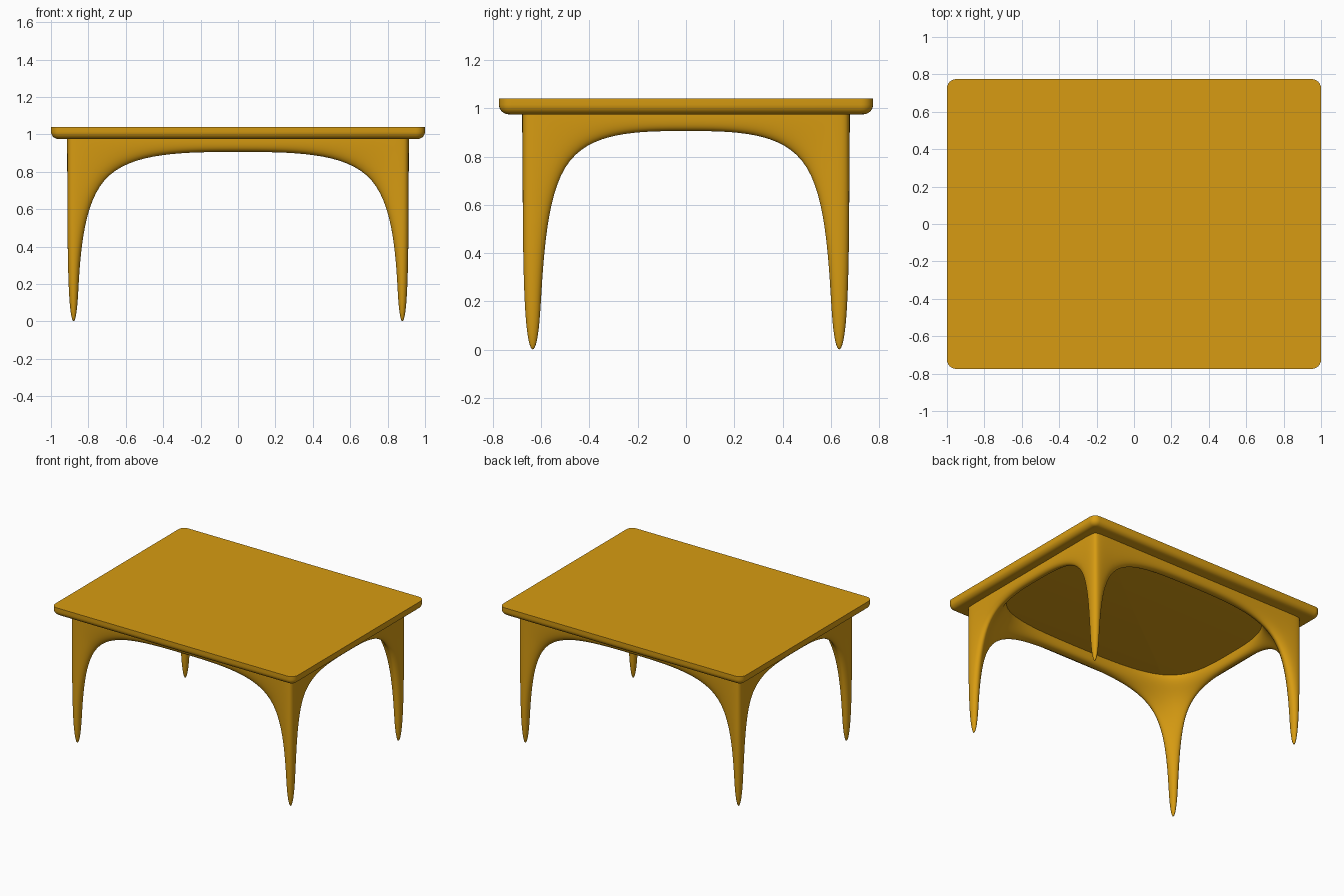
import bpy, bmesh, math

if "Cube" in bpy.data.objects:
    bpy.data.objects.remove(bpy.data.objects["Cube"])

honey = bpy.data.materials.new("honey_wood")
honey.diffuse_color = (0.68, 0.33, 0.006, 1)
honey.use_nodes = True
honey.node_tree.nodes["Principled BSDF"].inputs["Base Color"].default_value = honey.diffuse_color


def add_object(name, bm):
    bmesh.ops.recalc_face_normals(bm, faces=bm.faces[:])
    mesh = bpy.data.meshes.new(name)
    bm.to_mesh(mesh)
    bm.free()
    mesh.materials.append(honey)
    obj = bpy.data.objects.new(name, mesh)
    bpy.context.collection.objects.link(obj)
    return obj


# Table top: slab with rounded corners and a rounded lower edge
Z_UNDER, Z_TOP = 0.975, 1.04
bm = bmesh.new()
bmesh.ops.create_cube(bm, size=1)
for v in bm.verts:
    v.co = (v.co.x * 2, v.co.y * 1.55, Z_TOP if v.co.z > 0 else Z_UNDER)
upright = [e for e in bm.edges if abs(e.verts[0].co.z - e.verts[1].co.z) > 0.01]
bmesh.ops.bevel(bm, geom=upright, offset=0.05, segments=6, profile=0.5, affect='EDGES')
lower = [e for e in bm.edges if all(abs(v.co.z - Z_UNDER) < 1e-4 for v in e.verts)]
bmesh.ops.bevel(bm, geom=lower, offset=0.04, segments=6, profile=0.5, affect='EDGES')
top = add_object("table_top", bm)
bpy.context.view_layer.objects.active = top
top.select_set(True)
bpy.ops.object.shade_smooth_by_angle(angle=math.radians(40))
top.select_set(False)

# Base: apron ring whose corner cells are drawn down into legs, then subdivided
XS = (-0.915, -0.843, 0, 0.843, 0.915)
YS = (-0.68, -0.59, 0, 0.59, 0.68)
Z_APRON, Z_WALL, Z_LEG = 0.902, 0.99, -0.078
bm = bmesh.new()
grid = {(i, j): bm.verts.new((XS[i], YS[j], Z_APRON))
        for i in range(5) for j in range(5) if (i, j) != (2, 2)}
legs = []
for i in range(4):
    for j in range(4):
        if i in (1, 2) and j in (1, 2):
            continue  # open middle
        ring = [grid[k] for k in ((i, j), (i + 1, j), (i + 1, j + 1), (i, j + 1))]
        face = bm.faces.new(ring)
        if i in (0, 3) and j in (0, 3):
            legs.append((face, ring))

# Apron walls, inside and outside
rim = [e for e in bm.edges if e.is_boundary]
result = bmesh.ops.extrude_edge_only(bm, edges=rim)
for v in result["geom"]:
    if isinstance(v, bmesh.types.BMVert):
        v.co.z = Z_WALL

# Legs
for face, ring in legs:
    bm.faces.remove(face)
    foot = [bm.verts.new((v.co.x, v.co.y, Z_LEG)) for v in ring]
    bm.faces.new(foot)
    for k in range(4):
        n = (k + 1) % 4
        bm.faces.new((ring[k], ring[n], foot[n], foot[k]))

base = add_object("apron_and_legs", bm)
for p in base.data.polygons:
    p.use_smooth = True
sub = base.modifiers.new("smooth", 'SUBSURF')
sub.levels = sub.render_levels = 4
